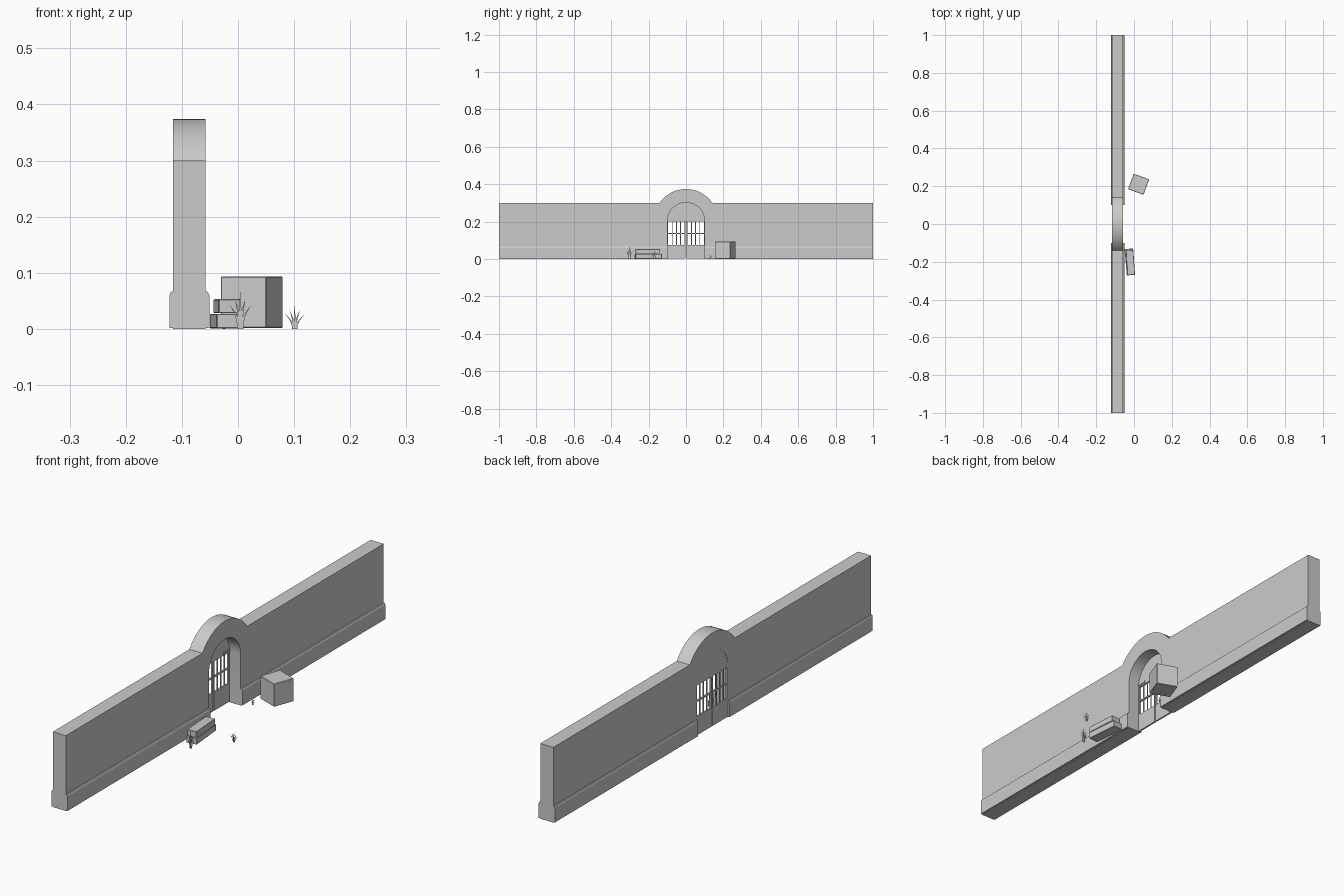
import bpy, bmesh, math, random
from mathutils import Matrix, Vector

if "Cube" in bpy.data.objects:
    bpy.data.objects.remove(bpy.data.objects["Cube"])

random.seed(4)
XB, XF = -0.116, -0.058      # back and front faces of the wall


def finish(name, bm, smooth=False):
    bmesh.ops.recalc_face_normals(bm, faces=bm.faces)
    me = bpy.data.meshes.new(name)
    bm.to_mesh(me)
    bm.free()
    ob = bpy.data.objects.new(name, me)
    bpy.context.collection.objects.link(ob)
    if smooth:
        bpy.context.view_layer.objects.active = ob
        ob.select_set(True)
        bpy.ops.object.shade_smooth_by_angle(angle=math.radians(30))
        ob.select_set(False)
    return ob


def extrude_profile(name, pts, x0, x1, smooth=False):
    """Extrude a closed (y, z) profile along x."""
    bm = bmesh.new()
    face = bm.faces.new([bm.verts.new((x0, y, z)) for y, z in pts])
    res = bmesh.ops.extrude_face_region(bm, geom=[face])
    for v in res["geom"]:
        if isinstance(v, bmesh.types.BMVert):
            v.co.x = x1
    return finish(name, bm, smooth)


def add_box(bm, lo, hi):
    lo, hi = Vector(lo), Vector(hi)
    m = Matrix.Translation((lo + hi) / 2) @ Matrix.Diagonal((*(hi - lo), 1))
    bmesh.ops.create_cube(bm, size=1, matrix=m)


def box(name, lo, hi, bevel=0, rot=0):
    bm = bmesh.new()
    add_box(bm, lo, hi)
    if bevel:
        bmesh.ops.bevel(bm, geom=bm.edges[:], offset=bevel, segments=1, affect='EDGES')
    if rot:
        c = (Vector(lo) + Vector(hi)) / 2
        bmesh.ops.rotate(bm, verts=bm.verts, cent=c, matrix=Matrix.Rotation(math.radians(rot), 3, 'Z'))
    return finish(name, bm)


def arc(cz, r, a0, a1, n):
    return [(r * math.cos(a), cz + r * math.sin(a))
            for a in (math.radians(a0 + (a1 - a0) * i / n) for i in range(n + 1))]


# Wall with raised arch and arched opening
a = math.degrees(math.asin((0.3 - 0.203) / 0.171))
outline = [(-1, 0), (-1, 0.3)] + arc(0.203, 0.171, 180 - a, a, 20) + [(1, 0.3), (1, 0), (0.1, 0)]
outline += arc(0.202, 0.1, 0, 180, 20) + [(-0.1, 0)]
extrude_profile("wall", outline, XB, XF, True)

# Chamfered plinths on both faces, either side of the gate
for s, side in ((1, "right"), (-1, "left")):
    for x, d, face in ((XF, 0.007, "front"), (XB, -0.006, "back")):
        bm = bmesh.new()
        prof = [(x, 0.002), (x + d, 0.002), (x + d, 0.06), (x + d * 0.6, 0.066), (x, 0.067)]
        f = bm.faces.new([bm.verts.new((px, s * 0.1, pz)) for px, pz in prof])
        res = bmesh.ops.extrude_face_region(bm, geom=[f])
        for v in res["geom"]:
            if isinstance(v, bmesh.types.BMVert):
                v.co.y = s
        finish(f"plinth_{face}_{side}", bm)

# Solid panel filling the head of the arch
extrude_profile("arch_panel", [(0.1, 0.2)] + arc(0.202, 0.1, 0, 180, 20) + [(-0.1, 0.2)],
                XB + 0.001, XB + 0.009)

# Pair of barred gate leaves
for s, side in ((1, "right"), (-1, "left")):
    bm = bmesh.new()

    def piece(y0, y1, z0, z1, x0=XB + 0.001, x1=XB + 0.008):
        add_box(bm, (x0, min(s * y0, s * y1), z0), (x1, max(s * y0, s * y1), z1))

    piece(0.002, 0.1, 0.002, 0.076)
    piece(0.002, 0.007, 0.076, 0.202)
    piece(0.095, 0.1, 0.076, 0.202)
    piece(0.007, 0.095, 0.134, 0.139)
    for i in range(1, 4):
        y = 0.007 + 0.022 * i
        piece(y - 0.0018, y + 0.0018, 0.076, 0.202, XB + 0.002, XB + 0.006)
    # hinge strap
    piece(0.06, 0.1, 0.206, 0.213, XB + 0.008, XB + 0.012)
    finish("gate_leaf_" + side, bm)

# Crate
box("crate", (-0.019, 0.167, 0.002), (0.068, 0.254, 0.093), 0.0015, -20)

# Two stacked stone blocks
box("lower_block", (-0.044, -0.271, 0.001), (0.0, -0.131, 0.027), 0.0015, 5)
box("upper_block", (-0.039, -0.27, 0.028), (0.001, -0.139, 0.053), 0.0015, 4)


# Grass tufts made of curved, tapering blades in two crossed planes
def tuft(name, x, y, h, spread):
    bm = bmesh.new()
    n = 5
    for plane in range(2):
        u = Vector((1, 0, 0)) if plane == 0 else Vector((0, 1, 0))
        for k in range(-2, 3):
            lean = spread * k / 2
            top = h * (1 - 0.17 * abs(k) + random.uniform(-0.06, 0.04))
            prev = None
            for i in range(n + 1):
                t = i / n
                c = Vector((x, y, top * t)) + u * (lean * (0.15 + 0.85 * t * t))
                w = h * 0.045 * (1 - t) ** 0.7 + 0.0001
                pair = (bm.verts.new(c - u * w), bm.verts.new(c + u * w))
                if prev:
                    bm.faces.new((prev[0], prev[1], pair[1], pair[0]))
                prev = pair
    finish(name, bm)


tuft("grass_tall", 0.004, -0.303, 0.067, 0.018)
tuft("grass_medium", 0.101, -0.17, 0.043, 0.019)
tuft("grass_small", -0.025, 0.128, 0.026, 0.011)
